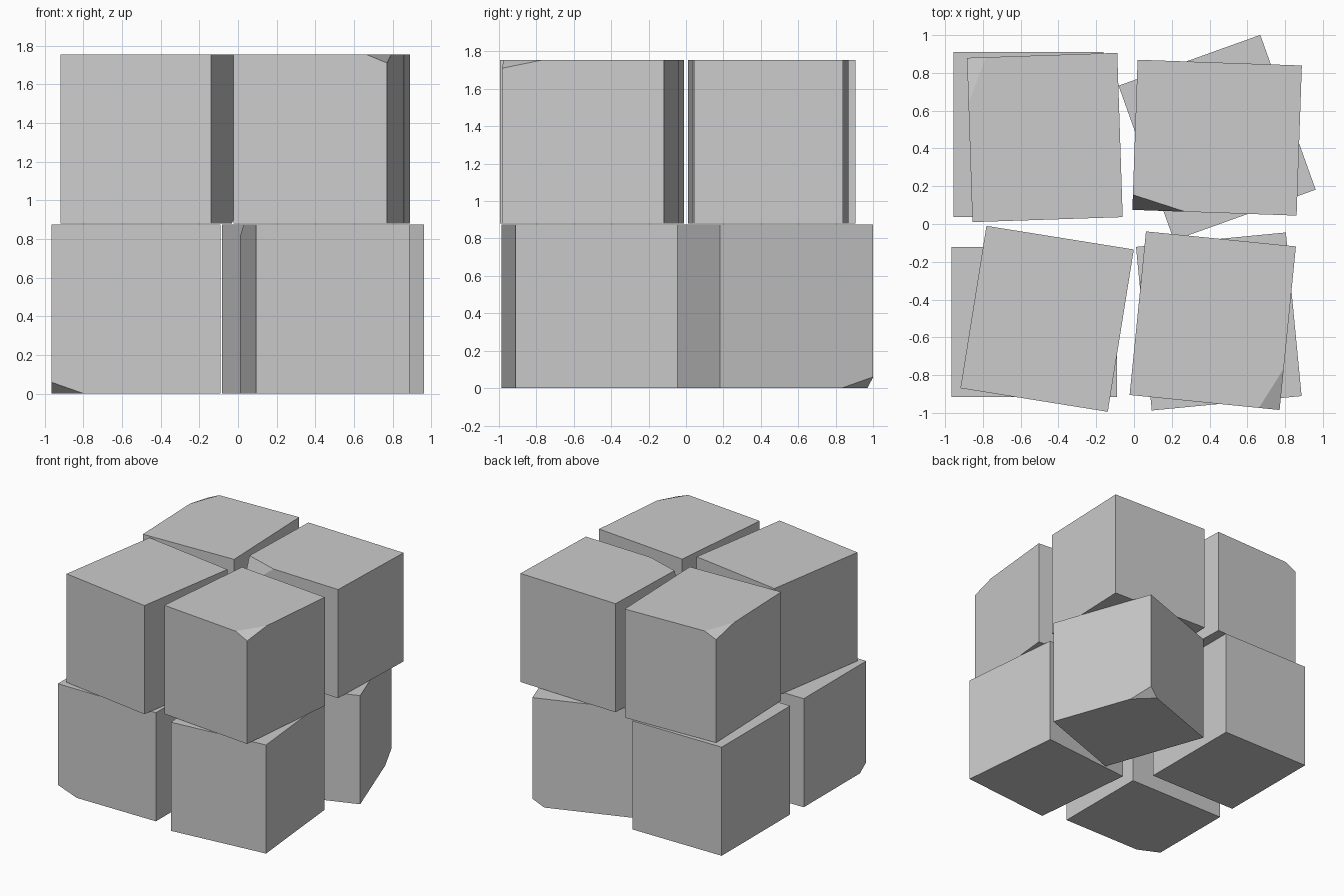
import bpy, bmesh, math
from mathutils import Vector, Matrix

if "Cube" in bpy.data.objects:
    bpy.data.objects.remove(bpy.data.objects["Cube"])

H = 0.875  # height of one block


def block(name, centre, size, angle, corner, cut):
    """Box turned about z, with one corner sliced off.
    corner: signs of the sliced corner; cut: slice length along each axis."""
    bm = bmesh.new()
    bmesh.ops.create_cube(bm, size=1)
    dims = Vector((size[0], size[1], H))
    bmesh.ops.scale(bm, vec=dims, verts=bm.verts)
    tip = Vector([s * d / 2 for s, d in zip(corner, dims)])
    normal = Vector([s / c for s, c in zip(corner, cut)])
    point = tip - Vector((corner[0] * cut[0], 0, 0))
    res = bmesh.ops.bisect_plane(
        bm, geom=bm.verts[:] + bm.edges[:] + bm.faces[:],
        plane_co=point, plane_no=normal, clear_outer=True)
    edges = [e for e in res["geom_cut"] if isinstance(e, bmesh.types.BMEdge)]
    bmesh.ops.edgeloop_fill(bm, edges=edges)
    bmesh.ops.recalc_face_normals(bm, faces=bm.faces)
    bmesh.ops.transform(bm, verts=bm.verts,
                        matrix=Matrix.Rotation(math.radians(angle), 4, "Z"))
    mesh = bpy.data.meshes.new(name)
    bm.to_mesh(mesh)
    bm.free()
    obj = bpy.data.objects.new(name, mesh)
    obj.location = centre
    bpy.context.collection.objects.link(obj)


LOW, HIGH = H / 2, 0.88 + H / 2

# Lower layer
block("lower_front_left_block", (-0.528, -0.518, LOW), (0.875, 0.795), 0,
      (-1, -1, -1), (0.17, 0.08, 0.06))
block("lower_front_right_block", (0.449, -0.516, LOW), (0.797, 0.87), 5.5,
      (-1, 1, 1), (0.09, 0.2, 0.06))
block("lower_back_right_block", (0.44, 0.457, LOW), (0.797, 0.87), 19.7,
      (1, 1, -1), (0.09, 0.18, 0.06))
block("lower_back_left_block", (-0.558, 0.474, LOW), (0.795, 0.873), 0,
      (1, -1, 1), (0.09, 0.2, 0.06))

# Upper layer
block("upper_front_left_block", (-0.46, -0.502, HIGH), (0.79, 0.87), -9.1,
      (1, 1, -1), (0.09, 0.2, 0.06))
block("upper_front_right_block", (0.417, -0.512, HIGH), (0.798, 0.87), -5.7,
      (1, -1, 1), (0.11, 0.22, 0.045))
block("upper_back_right_block", (0.44, 0.457, HIGH), (0.87, 0.795), -2,
      (-1, -1, 1), (0.28, 0.08, 0.22))
block("upper_back_left_block", (-0.472, 0.458, HIGH), (0.796, 0.87), 1.9,
      (-1, 1, 1), (0.1, 0.24, 0.045))
